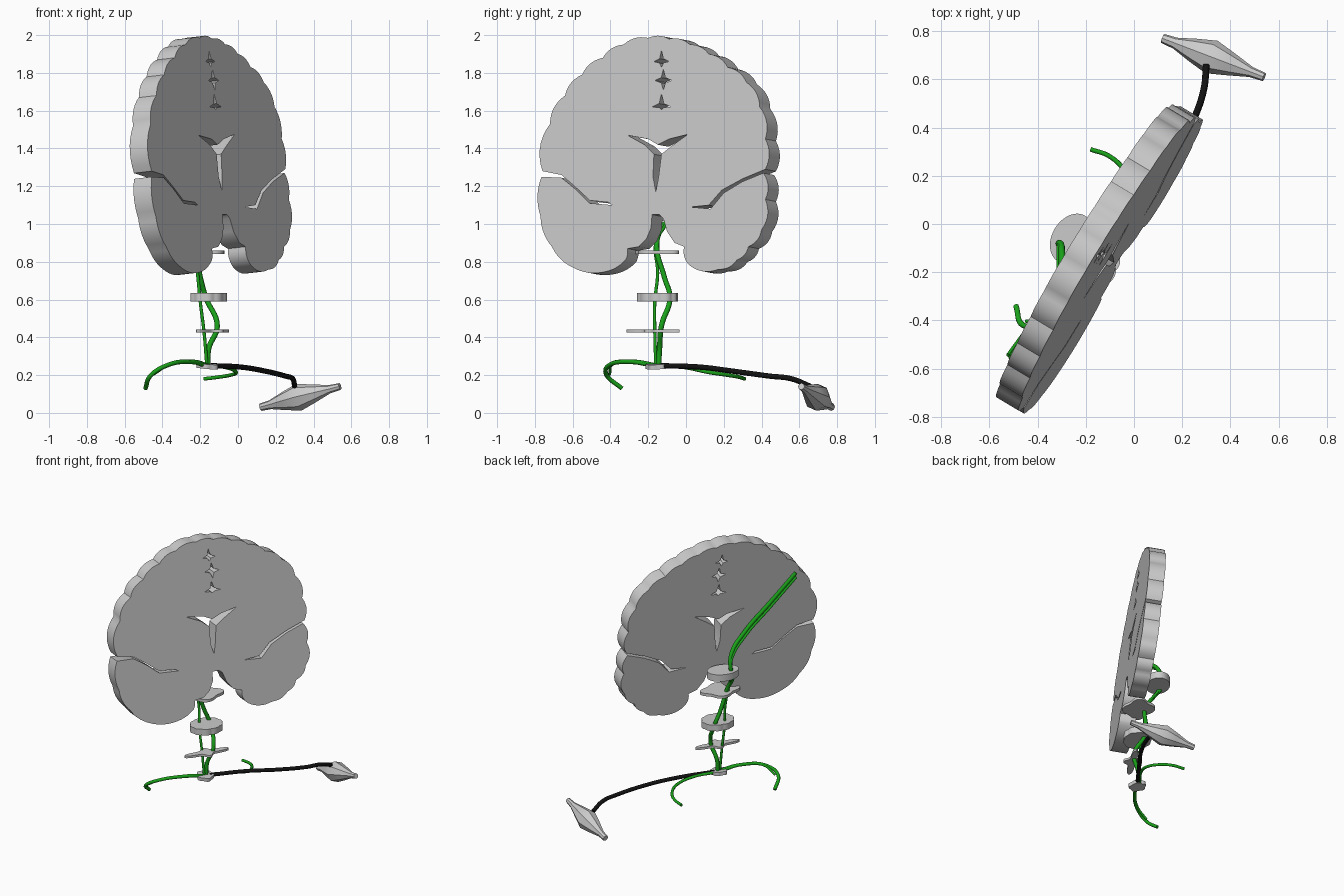
import bpy, bmesh
from math import sin, cos, pi
from mathutils import Vector, Matrix

cube = bpy.data.objects.get("Cube")
if cube:
    bpy.data.objects.remove(cube)


def material(name, rgb):
    m = bpy.data.materials.new(name)
    m.use_nodes = True
    m.diffuse_color = (*rgb, 1)
    m.node_tree.nodes["Principled BSDF"].inputs["Base Color"].default_value = (*rgb, 1)
    return m


GREY = material("tissue_grey", (.6, .6, .6))
GREEN = material("nerve_green", (.01, .36, .01))
BLACK = material("nerve_black", (.006, .006, .006))

NORMAL = Vector((.857, -.514, .1)).normalized()   # facing of the brain slice
ALONG = Vector((.514, .857, 0))                   # horizontal direction of the slice


def add_mesh(name, mesh, mat, angle=35):
    mesh.materials.clear()
    mesh.materials.append(mat)
    ob = bpy.data.objects.new(name, mesh)
    bpy.context.collection.objects.link(ob)
    bpy.ops.object.select_all(action='DESELECT')
    ob.select_set(True)
    bpy.context.view_layer.objects.active = ob
    bpy.ops.object.shade_smooth_by_angle(angle=angle * pi / 180)
    return ob


def curve_to_mesh(curve):
    """Turn curve data into mesh data and discard the curve."""
    temp = bpy.data.objects.new("temp", curve)
    bpy.context.collection.objects.link(temp)
    deps = bpy.context.evaluated_depsgraph_get()
    mesh = bpy.data.meshes.new_from_object(temp.evaluated_get(deps))
    bpy.data.objects.remove(temp)
    return mesh


def plate(name, loops, thickness, matrix):
    """Filled flat outline (further loops are holes) given a thickness."""
    c = bpy.data.curves.new(name, 'CURVE')
    c.dimensions = '2D'
    c.fill_mode = 'BOTH'
    c.extrude = thickness / 2
    for loop in loops:
        s = c.splines.new('POLY')
        s.points.add(len(loop) - 1)
        for p, (x, y) in zip(s.points, loop):
            p.co = (x, y, 0, 1)
        s.use_cyclic_u = True
    mesh = curve_to_mesh(c)
    bm = bmesh.new()
    bm.from_mesh(mesh)
    bmesh.ops.remove_doubles(bm, verts=bm.verts, dist=.0002)
    bm.transform(matrix)
    bmesh.ops.recalc_face_normals(bm, faces=bm.faces)
    bm.to_mesh(mesh)
    bm.free()
    return add_mesh(name, mesh, GREY)


def scallop(cusps, bulge, steps=7):
    """Join cusps with outward arcs, travelling clockwise."""
    out = []
    for (ax, ay), (bx, by) in zip(cusps, cusps[1:]):
        for i in range(steps):
            t = i / steps
            k = 4 * t * (1 - t) * bulge
            out.append((ax + (bx - ax) * t - (by - ay) * k,
                        ay + (by - ay) * t + (bx - ax) * k))
    return out + [cusps[-1]]


# Brain slice outline: folded upper edge, side clefts and lower lobes
upper = scallop([(-.76, 1.28), (-.72, 1.53), (-.64, 1.68), (-.55, 1.79), (-.44, 1.88),
                 (-.33, 1.95), (-.2, 1.985), (-.09, 1.98), (.02, 1.95), (.12, 1.9),
                 (.22, 1.83), (.32, 1.75), (.39, 1.62), (.42, 1.45), (.42, 1.29)], .13)
right_cleft = [(.3, 1.24), (.19, 1.18), (.12, 1.1), (.02, 1.09),
               (.13, 1.08), (.2, 1.165), (.3, 1.225)]
right_lobe = scallop([(.41, 1.27), (.42, 1.13), (.4, .97), (.33, .88), (.27, .81),
                      (.17, .76), (.02, .78), (-.01, .88)], .14)
notch = [(-.06, .9), (-.1, .96), (-.12, 1.03), (-.14, 1.05), (-.18, 1.05),
         (-.185, .98), (-.21, .92), (-.25, .88)]
left_lobe = scallop([(-.31, .87), (-.32, .81), (-.44, .745), (-.6, .77),
                     (-.71, .88), (-.77, 1.04), (-.765, 1.25)], .09)
left_cleft = [(-.66, 1.245), (-.58, 1.18), (-.51, 1.11), (-.39, 1.1),
              (-.41, 1.115), (-.51, 1.125), (-.59, 1.2), (-.66, 1.26)]
outline = upper + right_cleft + right_lobe + notch + left_lobe + left_cleft


def star(cx, cz, w, up, down):
    """Small four-pointed gap with hollow sides."""
    return [(cx - w, cz), (cx - w / 4, cz + up / 4), (cx, cz + up), (cx + w / 4, cz + up / 4),
            (cx + w, cz), (cx + w / 4, cz - down / 4), (cx, cz - down), (cx - w / 4, cz - down / 4)]


# Gaps of the central fissure and the ventricles
gaps = [star(-.13, 1.86, .04, .06, .03), star(-.12, 1.76, .045, .06, .05),
        star(-.13, 1.62, .05, .07, .015)]
ventricle = [(-.31, 1.47), (-.2, 1.45), (-.15, 1.42), (-.09, 1.45), (.01, 1.475),
             (-.08, 1.41), (-.13, 1.37), (-.145, 1.25), (-.16, 1.17), (-.175, 1.25),
             (-.17, 1.37), (-.22, 1.42)]
THICK = .11
slice_frame = Matrix(((.6, -.117, NORMAL.x, .149), (1, 0, NORMAL.y, 0),
                      (0, 1, NORMAL.z, 0), (0, 0, 0, 1)))
plate("brain_slice", [outline, *gaps, ventricle], THICK,
      slice_frame @ Matrix.Translation((0, 0, -THICK / 2)))


# Brainstem and spinal cord sections, stacked below the slice
def section(name, centre, rx, ry, thickness, radius, tilt=0):
    n = 96
    loop = []
    for i in range(n):
        a = 2 * pi * i / n
        r = radius(a)
        loop.append((rx * r * cos(a), ry * r * sin(a)))
    frame = Matrix(((ALONG.y, ALONG.x, 0, 0), (-ALONG.x, ALONG.y, 0, 0),
                    (0, 0, 1, 0), (0, 0, 0, 1)))
    plate(name, [loop], thickness,
          Matrix.Translation(centre) @ frame @ Matrix.Rotation(tilt, 4, 'Y'))


section("thalamus_section", (-.26, -.06, 1.04), .08, .11, .05, lambda a: 1)
section("midbrain_section", (-.17, -.155, .85), .11, .14, .02,
        lambda a: .88 + .12 * cos(4 * a + .6))
section("pons_section", (-.155, -.15, .613), .095, .115, .045,
        lambda a: .94 + .06 * abs(sin(5 * a)))
section("upper_cord_section", (-.135, -.175, .433), 1, 1, .016,
        lambda a: .055 + .008 * cos(4 * a) + .1 * abs(sin(a)) ** 40)
section("lower_cord_section", (-.16, -.155, .247), .06, .06, .025,
        lambda a: .93 + .07 * cos(5 * a), .1)


# Nerve fibres
def fibre(name, points, radius, mat):
    c = bpy.data.curves.new(name, 'CURVE')
    c.dimensions = '3D'
    c.bevel_depth = radius
    c.bevel_resolution = 2
    c.resolution_u = 8
    c.use_fill_caps = True
    s = c.splines.new('BEZIER')
    s.bezier_points.add(len(points) - 1)
    for p, co in zip(s.bezier_points, points):
        p.co = co
        p.handle_left_type = p.handle_right_type = 'AUTO'
    return add_mesh(name, curve_to_mesh(c), mat, 50)


def shifted(points, offset):
    return [Vector(p) + Vector(offset) for p in points]


cortex_path = [(-.31, -.09, 1.03), (-.3, -.1, 1.17), (-.31, -.25, 1.29),
               (-.4, -.4, 1.46), (-.51, -.555, 1.66)]
fibre("descending_fibre", [(-.16, -.145, .25), (-.155, -.14, .34), (-.11, -.13, .46),
                           (-.17, -.085, .61), (-.2, -.115, .72), (-.23, -.155, .88),
                           (-.29, -.13, .98)] + cortex_path, .014, GREEN)
fibre("ascending_fibre", [(-.165, -.16, .25), (-.18, -.165, .43), (-.2, -.165, .59),
                          (-.215, -.15, .74), (-.24, -.16, .9), (-.3, -.1, 1.02)]
      + shifted(cortex_path[1:], (-.012, .01, -.025)), .009, GREEN)
limb_path = [(-.17, -.17, .25), (-.25, -.29, .27), (-.38, -.41, .25),
             (-.46, -.42, .2), (-.49, -.34, .13)]
fibre("front_root_fibre", limb_path, .012, GREEN)
fibre("front_root_branch", shifted(limb_path[:-1], (.012, .016, .004)), .008, GREEN)
fibre("back_root_fibre", [(-.15, -.12, .25), (-.06, 0, .24), (-.01, .12, .215),
                          (-.04, .22, .2), (-.1, .28, .19), (-.18, .31, .18)], .01, GREEN)
fibre("motor_fibre", [(-.14, -.13, .25), (.02, .08, .242), (.14, .24, .222),
                      (.25, .44, .195), (.29, .56, .18), (.3, .66, .14)], .014, BLACK)

# Muscle: an eight-sided spindle with narrow tendon ends
start, end = Vector((.12, .77, .03)), Vector((.54, .61, .14))
axis = end - start
spin = axis.to_track_quat('Z', 'Y').to_matrix().to_4x4()
bm = bmesh.new()
rings = []
for t, r in [(0, .02), (.12, .024), (.3, .05), (.48, .072), (.66, .05), (.87, .022), (1, .018)]:
    ring = []
    for i in range(8):
        a = pi * i / 4
        ring.append(bm.verts.new((r * cos(a), r * sin(a), t * axis.length)))
    rings.append(ring)
for lo, hi in zip(rings, rings[1:]):
    for i in range(8):
        j = (i + 1) % 8
        bm.faces.new((lo[i], lo[j], hi[j], hi[i]))
bm.faces.new(rings[0][::-1])
bm.faces.new(rings[-1])
bm.transform(Matrix.Translation(start) @ spin)
muscle = bpy.data.meshes.new("muscle")
bm.to_mesh(muscle)
bm.free()
add_mesh("muscle", muscle, GREY, 30)
